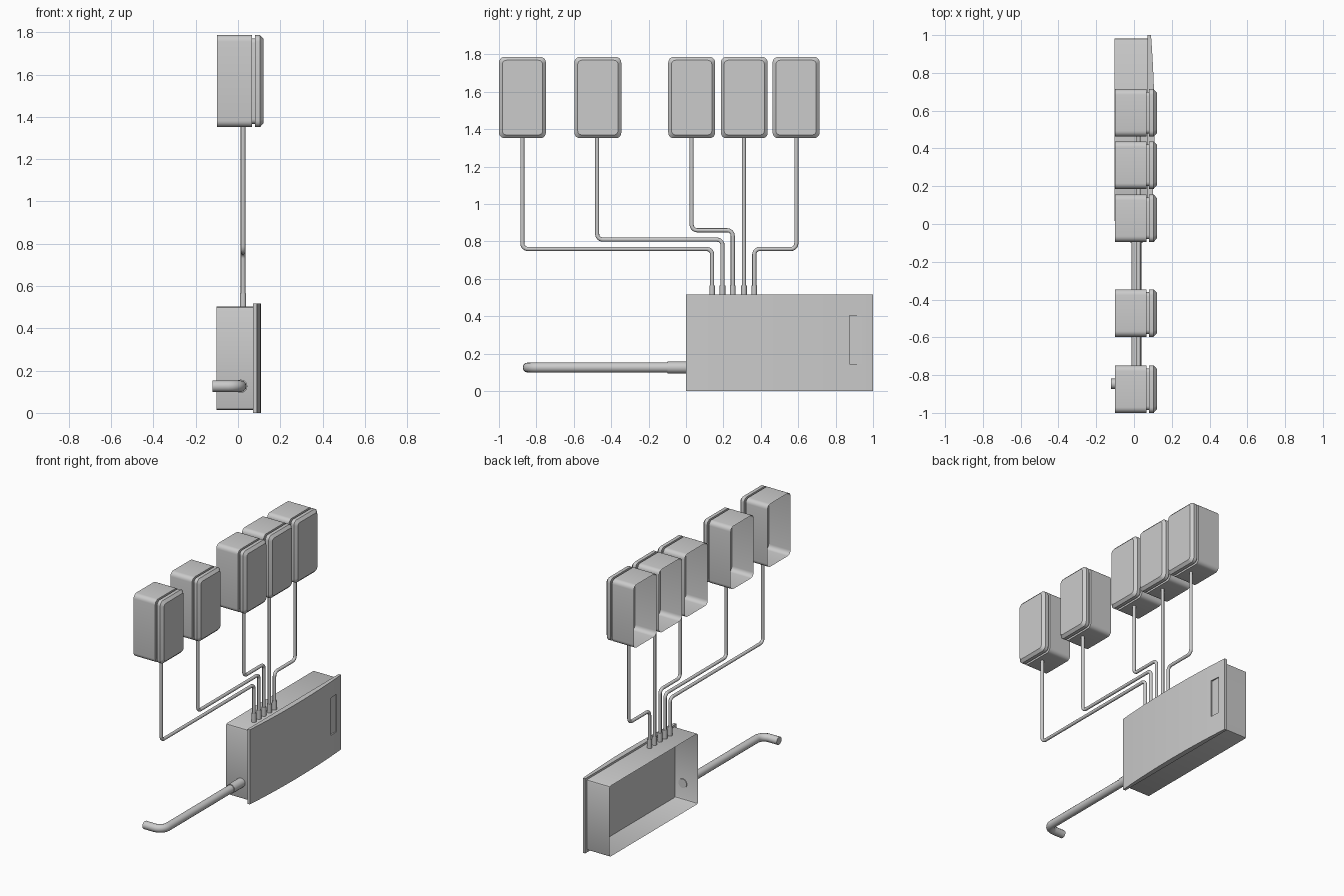
import bpy, bmesh, math
from mathutils import Vector

if "Cube" in bpy.data.objects:
    bpy.data.objects.remove(bpy.data.objects["Cube"])


def finish(name, bm):
    bmesh.ops.recalc_face_normals(bm, faces=bm.faces[:])
    me = bpy.data.meshes.new(name)
    bm.to_mesh(me)
    bm.free()
    ob = bpy.data.objects.new(name, me)
    bpy.context.collection.objects.link(ob)
    return ob


def smooth(ob, angle=30):
    bpy.ops.object.select_all(action='DESELECT')
    ob.select_set(True)
    bpy.context.view_layer.objects.active = ob
    bpy.ops.object.shade_smooth_by_angle(angle=math.radians(angle))


def rounded_ring(bm, x, y0, y1, z0, z1, r, n):
    """Ring of verts: rounded rectangle in the yz plane at x."""
    corners = [(y1 - r, z1 - r, 0), (y0 + r, z1 - r, 90),
               (y0 + r, z0 + r, 180), (y1 - r, z0 + r, 270)]
    ring = []
    for cy, cz, a in corners:
        for i in range(n + 1):
            t = math.radians(a + 90 * i / n)
            ring.append(bm.verts.new((x, cy + r * math.cos(t), cz + r * math.sin(t))))
    return ring


def loft_box(name, y0, y1, z0, z1, r, n, steps, cap):
    """Shell open towards -x, built from (x, inset) steps."""
    bm = bmesh.new()
    prev = None
    for x, d in steps:
        ring = rounded_ring(bm, x, y0 + d, y1 - d, z0 + d, z1 - d, max(r - d * .5, .004), n)
        if prev:
            for i in range(len(ring)):
                j = (i + 1) % len(ring)
                bm.faces.new((prev[i], prev[j], ring[j], ring[i]))
        prev = ring
    if cap:
        bm.faces.new(prev)
    ob = finish(name, bm)
    # an open shell gets its outward side from the lid direction
    smooth(ob)
    return ob


def pipe(name, pts, radius, bend=0.03):
    """Round pipe through pts with filleted corners."""
    pts = [Vector(p) for p in pts]
    path = [pts[0]]
    for a, b, c in zip(pts, pts[1:], pts[2:]):
        u, v = (a - b).normalized(), (c - b).normalized()
        center = b + (u + v) * bend
        for i in range(7):
            t = math.pi / 2 * i / 6
            path.append(center - v * bend * math.cos(t) - u * bend * math.sin(t))
    path.append(pts[-1])
    cu = bpy.data.curves.new(name, 'CURVE')
    cu.dimensions = '3D'
    cu.bevel_depth = radius
    cu.bevel_resolution = 4
    cu.use_fill_caps = True
    sp = cu.splines.new('POLY')
    sp.points.add(len(path) - 1)
    for p, co in zip(sp.points, path):
        p.co = (*co, 1)
    ob = bpy.data.objects.new(name, cu)
    bpy.context.collection.objects.link(ob)
    bpy.ops.object.select_all(action='DESELECT')
    ob.select_set(True)
    bpy.context.view_layer.objects.active = ob
    bpy.ops.object.convert(target='MESH')
    smooth(bpy.context.object, 40)


# five wall boxes with a shadow groove, each with a conduit to the cabinet
box_steps = [(-.1, 0), (.066, 0), (.066, .015), (.08, .015), (.08, 0), (.104, 0), (.121, .018)]
PX = .024
# (box start y, pipe y at box, pipe y at cabinet, height of horizontal run)
runs = [(-1, -.875, .14, .76), (-.597, -.475, .195, .81), (-.095, .03, .25, .86),
        (.186, .31, .31, None), (.463, .59, .365, .76)]
for i, (y, top, low, mid) in enumerate(runs, 1):
    loft_box(f"wall_box_{i}", y, y + .251, 1.352, 1.787, .03, 5, box_steps, True)
    pts = [(PX, top, 1.356)]
    if mid:
        pts += [(PX, top, mid), (PX, low, mid)]
    pts.append((PX, low, .5))
    pipe(f"conduit_{i}", pts, .011)
    pipe(f"conduit_collar_{i}", [(PX, low, .5), (PX, low, .565)], .015)

# cabinet body, open at the back
loft_box("cabinet_body", .015, .982, .014, .503, .012, 2, [(-.102, 0), (.073, 0)], False)

# cabinet door: flat flange with a gently bowed front
bm = bmesh.new()
profile = [(.072, 1), (.072, .001)]
N = 24
for i in range(N + 1):
    t = i / N
    profile.append((.09 + .019 * (1 - (2 * t - 1) ** 2), .001 + .999 * t))
face = bm.faces.new([bm.verts.new((x, y, 0)) for x, y in profile])
ext = bmesh.ops.extrude_face_region(bm, geom=[face])
bmesh.ops.translate(bm, vec=(0, 0, .517),
                    verts=[v for v in ext['geom'] if isinstance(v, bmesh.types.BMVert)])
door = finish("cabinet_door", bm)

# finger slot in the door
bm = bmesh.new()
bmesh.ops.create_cube(bm, size=1)
bmesh.ops.scale(bm, vec=(.03, .07, .26), verts=bm.verts)
bmesh.ops.translate(bm, vec=(.103, .91, .275), verts=bm.verts)
cutter = finish("slot_cutter", bm)
cutter.hide_render = True
mod = door.modifiers.new("slot", 'BOOLEAN')
mod.object = cutter
mod.operation = 'DIFFERENCE'
mod.solver = 'EXACT'
bpy.context.view_layer.objects.active = door
bpy.ops.object.modifier_apply(modifier="slot")
bpy.data.objects.remove(cutter, do_unlink=True)
smooth(door, 20)

# supply pipe that turns to the wall
pipe("supply_pipe", [(.013, .02, .126), (.013, -.846, .126), (-.121, -.846, .126)], .027, .06)
pipe("supply_collar", [(.013, .02, .126), (.013, -.1, .126)], .032)
